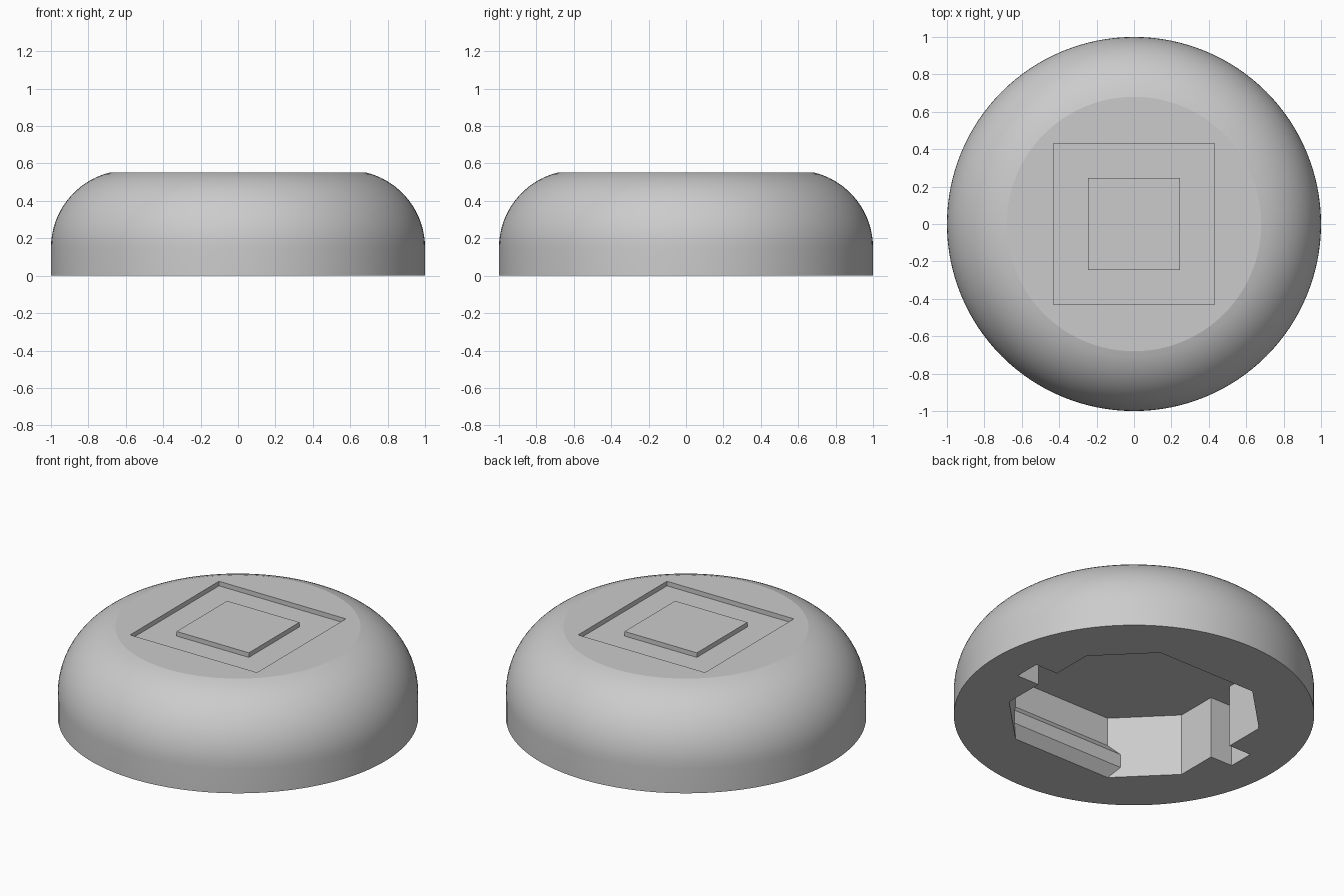
import bpy, bmesh, math

cube = bpy.data.objects.get("Cube")
if cube:
    bpy.data.objects.remove(cube, do_unlink=True)

HEIGHT = 0.553
GROOVE = 0.028      # depth of the square recess in the top
CAVITY = 0.38       # depth of the hollow underneath
HALF, FLAT = 0.625, 0.333   # octagon: wall distance and half width of each wall

grey = bpy.data.materials.new("light_grey")
grey.use_nodes = True
grey.diffuse_color = (0.6, 0.6, 0.6, 1)
grey.node_tree.nodes["Principled BSDF"].inputs["Base Color"].default_value = (0.6, 0.6, 0.6, 1)


def finish(name, bm):
    bmesh.ops.recalc_face_normals(bm, faces=bm.faces)
    mesh = bpy.data.meshes.new(name)
    bm.to_mesh(mesh)
    bm.free()
    mesh.materials.append(grey)
    obj = bpy.data.objects.new(name, mesh)
    bpy.context.collection.objects.link(obj)
    return obj


def prism(name, outline, z0, z1):
    bm = bmesh.new()
    face = bm.faces.new([bm.verts.new((x, y, z0)) for x, y in outline])
    top = bmesh.ops.extrude_face_region(bm, geom=[face])["geom"]
    bmesh.ops.translate(bm, vec=(0, 0, z1 - z0),
                        verts=[v for v in top if isinstance(v, bmesh.types.BMVert)])
    return finish(name, bm)


def square(h):
    return [(-h, -h), (h, -h), (h, h), (-h, h)]


def cut(obj, cutter):
    cutter.hide_render = True
    mod = obj.modifiers.new("cut", "BOOLEAN")
    mod.operation, mod.solver, mod.object = "DIFFERENCE", "EXACT", cutter
    bpy.context.view_layer.objects.active = obj
    bpy.ops.object.modifier_apply(modifier=mod.name)
    bpy.data.objects.remove(cutter, do_unlink=True)


# Domed body: straight rim, rounded shoulder, flat top
rim, top_r = 0.15, 0.68
rise, run = HEIGHT - rim, 1 - top_r
radius = (rise ** 2 + run ** 2) / (2 * run)
sweep = math.asin(rise / radius)
profile = [(1, 0)]
for i in range(17):
    a = sweep * i / 16
    profile.append((1 - radius + radius * math.cos(a), rim + radius * math.sin(a)))
bm = bmesh.new()
SIDES = 128
rings = [[bm.verts.new((r * math.cos(math.tau * k / SIDES), r * math.sin(math.tau * k / SIDES), z))
          for k in range(SIDES)] for r, z in profile]
for low, high in zip(rings, rings[1:]):
    for k in range(SIDES):
        n = (k + 1) % SIDES
        bm.faces.new((low[k], low[n], high[n], high[k]))
bm.faces.new(rings[0])
bm.faces.new(rings[-1])
body = finish("domed_body", bm)

# Octagonal hollow with a square notch on each side
NOTCH, REACH = 0.08, 0.775
half = [(FLAT, -HALF), (HALF, -FLAT), (HALF, -NOTCH), (REACH, -NOTCH),
        (REACH, NOTCH), (HALF, NOTCH), (HALF, FLAT), (FLAT, HALF)]
cut(body, prism("hollow_cutter", half + [(-x, -y) for x, y in half], -0.1, CAVITY))

# Square recess in the top
cut(body, prism("recess_cutter", square(0.43), HEIGHT - GROOVE, HEIGHT + 0.1))
bpy.ops.object.select_all(action="DESELECT")
body.select_set(True)
bpy.context.view_layer.objects.active = body
bpy.ops.object.shade_smooth_by_angle(angle=math.radians(10))

# Raised pad in the recess, level with the top
prism("centre_pad", square(0.245), HEIGHT - GROOVE, HEIGHT)

# Snap ridges along the front and back walls, mitred into the slanted walls
section = [(0, 0), (0.051, 0.061), (0.051, 0.144), (0, 0.205)]
for name, side in (("front_snap_ridge", -1), ("back_snap_ridge", 1)):
    bm = bmesh.new()
    ends = [[bm.verts.new((s * (FLAT + d), side * (HALF - d), z)) for d, z in section]
            for s in (-1, 1)]
    for end in ends:
        bm.faces.new(end)
    for i in range(4):
        j = (i + 1) % 4
        bm.faces.new((ends[0][i], ends[0][j], ends[1][j], ends[1][i]))
    finish(name, bm)
